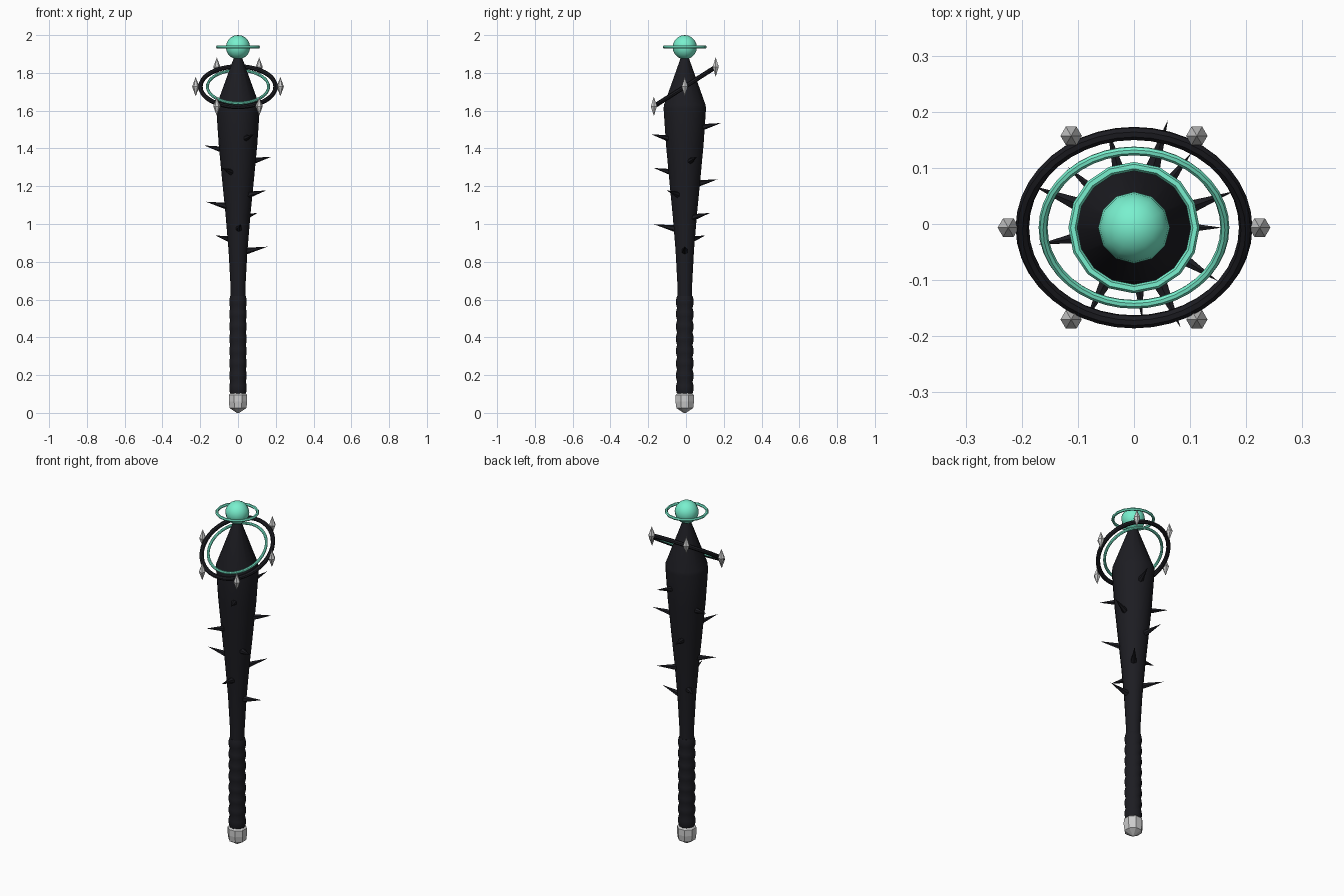
import bpy, bmesh, math
from mathutils import Matrix, Vector

if "Cube" in bpy.data.objects:
    bpy.data.objects.remove(bpy.data.objects["Cube"])

CY = -0.0065          # shaft axis sits slightly toward the front
TILT = math.radians(32.5)
RING_C = Vector((0, CY, 1.727))


def material(name, rgb):
    m = bpy.data.materials.new(name)
    m.diffuse_color = (*rgb, 1)
    m.use_nodes = True
    m.node_tree.nodes["Principled BSDF"].inputs["Base Color"].default_value = m.diffuse_color
    return m


BLACK = material("dark_wood", (0.012, 0.012, 0.016))
GREEN = material("mint_glow", (0.19, 0.87, 0.62))


def finish(name, bm, mat=None, smooth=False):
    bmesh.ops.recalc_face_normals(bm, faces=bm.faces)
    me = bpy.data.meshes.new(name)
    bm.to_mesh(me)
    bm.free()
    ob = bpy.data.objects.new(name, me)
    bpy.context.collection.objects.link(ob)
    if mat:
        me.materials.append(mat)
    if smooth:
        bpy.ops.object.select_all(action='DESELECT')
        ob.select_set(True)
        bpy.context.view_layer.objects.active = ob
        bpy.ops.object.shade_smooth_by_angle(angle=math.radians(35))
    return ob


def lathe(name, profile, sides, mat=None, smooth=False, phase=0.0):
    """Revolve (radius, z) points about the shaft axis and cap both ends."""
    bm = bmesh.new()
    rows = []
    for r, z in profile:
        rows.append([bm.verts.new((r * math.cos(phase + math.tau * i / sides),
                                   CY + r * math.sin(phase + math.tau * i / sides), z))
                     for i in range(sides)])
    for a, b in zip(rows, rows[1:]):
        for i in range(sides):
            j = (i + 1) % sides
            bm.faces.new((a[i], a[j], b[j], b[i]))
    bm.faces.new(rows[0])
    bm.faces.new(rows[-1])
    return finish(name, bm, mat, smooth)


def ring(name, major, minor, center, tilt, seg, mat, sides=8):
    bm = bmesh.new()
    rot = Matrix.Translation(center) @ Matrix.Rotation(tilt, 4, 'X')
    grid = []
    for i in range(seg):
        a = math.tau * i / seg
        row = []
        for k in range(sides):
            b = math.tau * k / sides
            r = major + minor * math.cos(b)
            row.append(bm.verts.new(rot @ Vector((r * math.cos(a), r * math.sin(a),
                                                  minor * math.sin(b)))))
        grid.append(row)
    for i in range(seg):
        p, q = grid[i], grid[(i + 1) % seg]
        for k in range(sides):
            m = (k + 1) % sides
            bm.faces.new((p[k], q[k], q[m], p[m]))
    return finish(name, bm, mat, True)


# Tapered club body
lathe("club_body", [(0.038, 0.09), (0.04, 0.68), (0.05, 0.86), (0.066, 1.05), (0.081, 1.2),
                    (0.102, 1.42), (0.115, 1.61), (0.113, 1.63), (0.02, 1.885)],
      14, BLACK, True)

# Wrapped grip with shallow bulges
grip = []
for i in range(8):
    z = 0.1 + i * 0.065
    grip += [(0.041, z), (0.046, z + 0.02), (0.046, z + 0.045)]
grip.append((0.041, 0.62))
lathe("grip_wrap", grip, 12, BLACK, True)

# Grey pommel
lathe("pommel", [(0.006, 0.0), (0.048, 0.025), (0.053, 0.06), (0.052, 0.095), (0.04, 0.106)],
      8, phase=math.pi / 8)

# Thorns spiralling up the body by the golden angle
for i in range(12):
    ang = math.radians(137.5) * i
    z = 0.88 + 0.0595 * i
    tip_r = 0.157 + 0.004 * i
    out = Vector((math.cos(ang), math.sin(ang), 0))
    axis = Vector((0, CY, 0))
    base = axis + out * (0.035 + 0.0045 * i) + Vector((0, 0, z - 0.025))
    tip = axis + out * tip_r + Vector((0, 0, z))
    d = tip - base
    bm = bmesh.new()
    bmesh.ops.create_cone(bm, cap_ends=True, segments=6, radius1=0.019, radius2=0,
                          depth=d.length,
                          matrix=Matrix.Translation((base + tip) / 2)
                          @ d.to_track_quat('Z', 'Y').to_matrix().to_4x4())
    finish(f"thorn_{i + 1}", bm, BLACK)

# Tilted rings around the head
ring("outer_ring", 0.199, 0.012, RING_C, TILT, 40, BLACK)
ring("inner_ring", 0.162, 0.008, RING_C, TILT, 40, GREEN)

# Upright grey crystals on the outer ring
for i in range(6):
    a = math.tau * i / 6
    c = RING_C + Matrix.Rotation(TILT, 3, 'X') @ Vector((0.224 * math.cos(a),
                                                        0.224 * math.sin(a), 0))
    bm = bmesh.new()
    belt = [bm.verts.new(c + Vector((0.019 * math.cos(math.tau * k / 6),
                                     0.019 * math.sin(math.tau * k / 6), 0)))
            for k in range(6)]
    for h in (0.051, -0.051):
        apex = bm.verts.new(c + Vector((0, 0, h)))
        for k in range(6):
            bm.faces.new((belt[k], belt[(k + 1) % 6], apex))
    finish(f"crystal_{i + 1}", bm)

# Orb and flat halo at the top
bm = bmesh.new()
bmesh.ops.create_uvsphere(bm, u_segments=12, v_segments=10, radius=0.064,
                          matrix=Matrix.Translation((0, CY, 1.936)))
finish("orb", bm, GREEN, True)
ring("orb_halo", 0.109, 0.008, Vector((0, CY, 1.937)), 0, 16, GREEN, 6)
